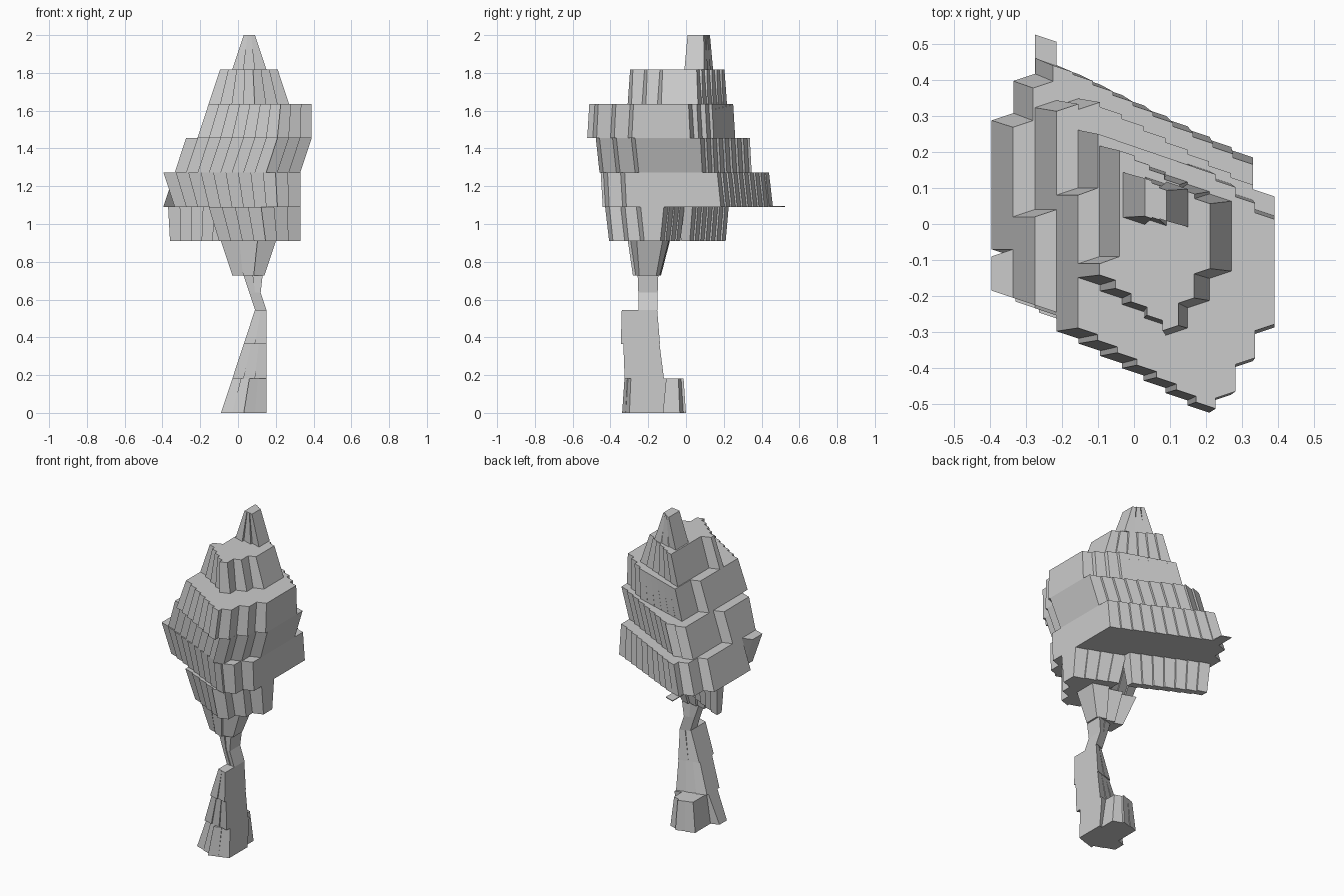
import bpy
import bmesh

cube = bpy.data.objects.get("Cube")
if cube:
    bpy.data.objects.remove(cube, do_unlink=True)

STEP = 2 / 11    # height of one tier
COLUMN = 0.06    # width of one stepped column

stone = bpy.data.materials.new("pale grey")
stone.use_nodes = True
GREY = (0.6, 0.6, 0.6, 1)
stone.diffuse_color = GREY
stone.node_tree.nodes["Principled BSDF"].inputs["Base Color"].default_value = GREY


def sample(points, u):
    """Linear interpolation along a short profile."""
    for (a, ya), (b, yb) in zip(points, points[1:]):
        if u <= b:
            return ya + (yb - ya) * (u - a) / (b - a)
    return points[-1][1]


def edge(span, profile, shift, count):
    """Sawtooth edge: every column slopes gently the way the profile runs."""
    width = (span[1] - span[0]) / count
    pts = []
    for i in range(count):
        y = sample(profile, (i + 0.5) / count) + shift
        x = span[0] + i * width
        rising = sample(profile, (i + 1) / count) > sample(profile, i / count)
        tilt = width / 6 if rising else -width / 6
        pts += [(x, y - tilt), (x + width, y + tilt)]
    return pts


def columns(span):
    return max(2, round((span[1] - span[0]) / COLUMN))


def loft(name, rings):
    """Join stacked outlines, given as (height, points), into a closed solid."""
    bm = bmesh.new()
    loops = [[bm.verts.new((x, y, z)) for x, y in pts] for z, pts in rings]
    for low, high in zip(loops, loops[1:]):
        for i in range(len(low)):
            j = (i + 1) % len(low)
            bm.faces.new((low[i], low[j], high[j], high[i]))
    bm.faces.new(loops[0][::-1])
    bm.faces.new(loops[-1])
    mesh = bpy.data.meshes.new(name)
    bm.to_mesh(mesh)
    bm.free()
    mesh.materials.append(stone)
    obj = bpy.data.objects.new(name, mesh)
    bpy.context.collection.objects.link(obj)


def tier(name, level, low, high, front, back, shifts, rear=None, jog=None):
    """One tier; rear gives the left limits (low, high) behind the jog."""
    rings = []
    for k, span in enumerate((low, high)):
        rear_span = (rear[k], span[1]) if rear else span
        rear_low = (rear[0], low[1]) if rear else low
        pts = edge(span, front, k * shifts[0], columns(low))
        pts += edge(rear_span, back, k * shifts[1], columns(rear_low))[::-1]
        if rear:
            pts += [(rear_span[0], jog), (span[0], jog - 0.02)]
        rings.append(((level + k) * STEP, pts))
    loft(name, rings)


# Trunk and roots
tier("root_base", 0, (-0.09, 0.15), (-0.03, 0.15),
     [(0, -0.27), (0.6, -0.33), (1, -0.3)], [(0, -0.2), (1, -0.12)], (0.01, 0.02))
tier("back_root", 0, (-0.04, 0.13), (-0.02, 0.11),
     [(0, -0.2), (1, -0.2)], [(0, -0.03), (0.5, -0.01), (1, -0.03)], (0, -0.01))
tier("lower_trunk", 1, (-0.03, 0.15), (0.03, 0.15),
     [(0, -0.29), (1, -0.32)], [(0, -0.16), (1, -0.12)], (-0.01, -0.02))
tier("middle_trunk", 2, (0.03, 0.15), (0.09, 0.15),
     [(0, -0.32), (1, -0.34)], [(0, -0.17), (1, -0.14)], (0, -0.01))
waist_front, waist_back = [(0, -0.24), (1, -0.25)], [(0, -0.17), (1, -0.15)]
loft("twisted_waist", [
    (z * STEP, edge(span, waist_front, 0, 2) + edge(span, waist_back, 0, 2)[::-1])
    for z, span in ((3, (0.09, 0.15)), (3.5, (0.06, 0.12)), (4, (0.03, 0.13)))])
tier("crown_stem", 4, (-0.03, 0.14), (-0.09, 0.2),
     [(0, -0.23), (0.6, -0.28), (1, -0.24)], [(0, -0.14), (1, -0.15)], (-0.02, 0.04))

# Crown skirt: a deep front lobe and a thin wing behind it
tier("skirt_front_lobe", 5, (-0.1, 0.33), (-0.155, 0.33),
     [(0, -0.27), (0.62, -0.41), (1, -0.19)],
     [(0, -0.14), (0.35, -0.12), (0.45, -0.03), (1, -0.14)], (-0.02, 0.02))
tier("skirt_rear_wing", 5, (-0.36, 0.03), (-0.37, 0.06),
     [(0, 0.17), (1, -0.03)], [(0, 0.215), (1, 0.015)], (-0.01, 0.015))

# Crown tiers
tier("crown_wide_tier", 6, (-0.335, 0.33), (-0.395, 0.33),
     [(0, -0.17), (0.83, -0.45), (1, -0.28)],
     [(0, 0.24), (0.08, 0.35), (0.16, 0.45), (0.22, 0.45), (1, 0.18)],
     (-0.01, -0.02), (-0.395, -0.335), -0.07)
tier("crown_middle_tier", 7, (-0.335, 0.33), (-0.275, 0.39),
     [(0, -0.2), (0.78, -0.45), (1, -0.21)],
     [(0, 0.33), (0.2, 0.34), (1, 0.08)], (-0.02, -0.01), (-0.275, -0.215), 0.04)
tier("crown_shoulder", 8, (-0.215, 0.39), (-0.155, 0.39),
     [(0, -0.29), (0.7, -0.53), (1, -0.25)],
     [(0, 0.26), (0.65, 0.15), (1, 0.01)], (0.01, -0.01), (-0.155, -0.1), 0.1)
tier("crown_upper_tier", 9, (-0.155, 0.27), (-0.095, 0.21),
     [(0, -0.14), (0.5, -0.27), (0.64, -0.3), (0.79, -0.22), (1, -0.1)],
     [(0, 0.22), (1, 0.06)], (0.01, -0.01), (-0.095, -0.04), -0.09)
tier("crown_peak", 10, (-0.03, 0.15), (0.03, 0.09),
     [(0, 0.01), (1, 0)], [(0, 0.14), (1, 0.1)], (0.01, -0.01))

# Thin flap on the back corner
flap = [(-0.275, 0.42), (-0.215, 0.4), (-0.215, 0.505), (-0.275, 0.525)]
loft("rear_flap", [(6 * STEP + h, flap) for h in (0, 0.005)])
